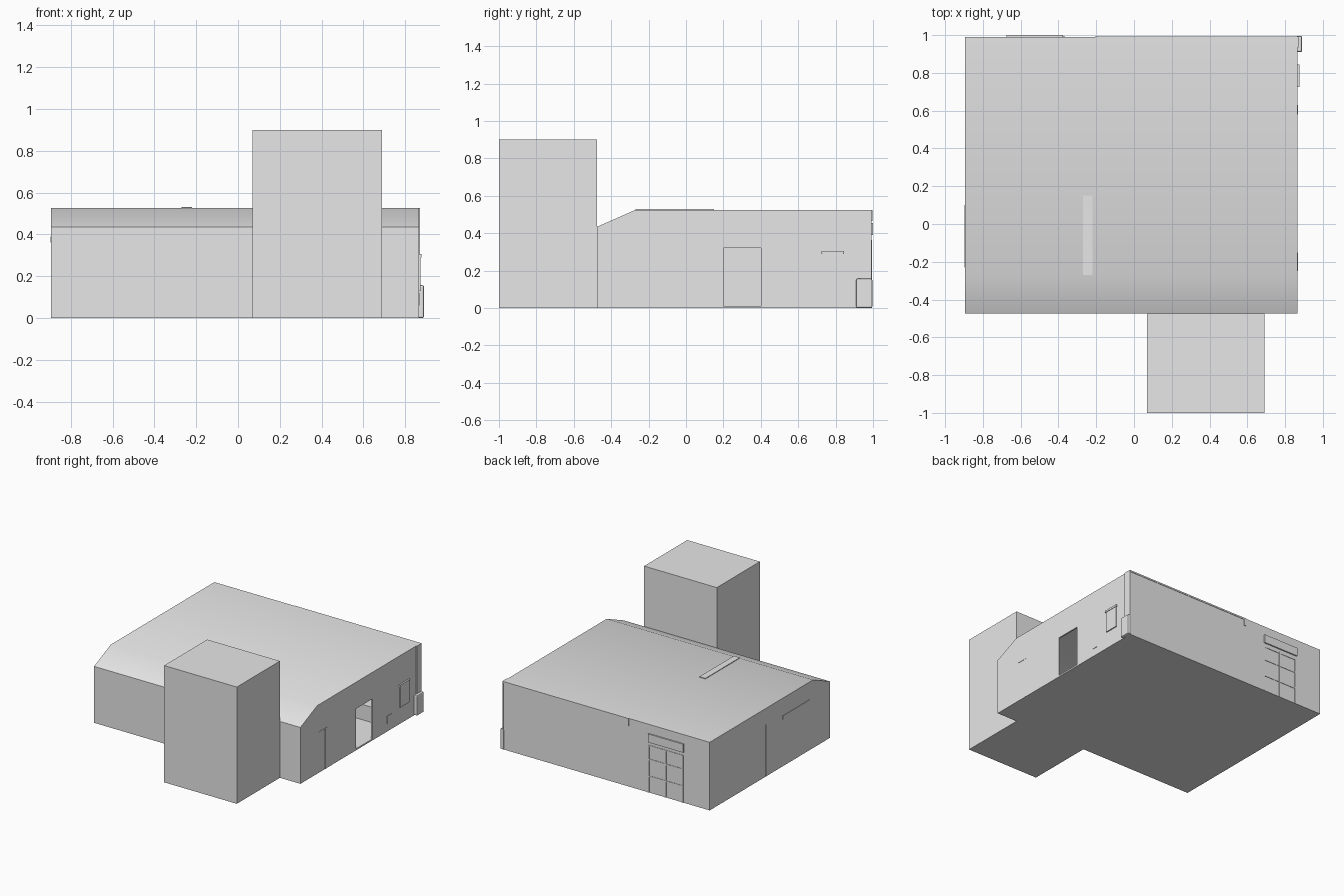
import bpy, bmesh, math

cube = bpy.data.objects.get("Cube")
if cube:
    bpy.data.objects.remove(cube, do_unlink=True)

grey = bpy.data.materials.new("plain_grey")
grey.use_nodes = True
COLOUR = (0.8, 0.8, 0.8, 1)
grey.diffuse_color = COLOUR
grey.node_tree.nodes["Principled BSDF"].inputs["Base Color"].default_value = COLOUR

X0, X1 = -0.895, 0.865      # side walls
Y0, Y1 = -0.475, 0.99       # front and back walls
ROOF = 0.525


def add_mesh(name, bm):
    bmesh.ops.recalc_face_normals(bm, faces=bm.faces)
    mesh = bpy.data.meshes.new(name)
    bm.to_mesh(mesh)
    bm.free()
    mesh.materials.append(grey)
    obj = bpy.data.objects.new(name, mesh)
    bpy.context.collection.objects.link(obj)
    return obj


def prism(name, profile, x0, x1):
    """Extrude a (y, z) profile from x0 to x1."""
    bm = bmesh.new()
    face = bm.faces.new([bm.verts.new((x0, y, z)) for y, z in profile])
    new = bmesh.ops.extrude_face_region(bm, geom=[face])["geom"]
    verts = [v for v in new if isinstance(v, bmesh.types.BMVert)]
    bmesh.ops.translate(bm, verts=verts, vec=(x1 - x0, 0, 0))
    return add_mesh(name, bm)


def box(name, x, y, z, bevel=0):
    obj = prism(name, [(y[0], z[0]), (y[1], z[0]), (y[1], z[1]), (y[0], z[1])], *x)
    if bevel:
        mod = obj.modifiers.new("rounded", "BEVEL")
        mod.width, mod.segments = bevel, 2
    return obj


def activate(obj):
    bpy.ops.object.select_all(action="DESELECT")
    obj.select_set(True)
    bpy.context.view_layer.objects.active = obj


def cut(obj, cutter):
    mod = obj.modifiers.new("cut", "BOOLEAN")
    mod.operation, mod.solver, mod.object = "DIFFERENCE", "EXACT", cutter
    activate(obj)
    bpy.ops.object.modifier_apply(modifier=mod.name)
    bpy.data.objects.remove(cutter, do_unlink=True)


def hall_profile(t):
    """Side outline of the building, inset by t."""
    return [(Y0 + t, t), (Y1 - t, t), (Y1 - t, ROOF - t),
            (-0.27, ROOF - t), (Y0 + t, 0.435 - t / 2)]


# Hollow hall with sloped roof front and an open side doorway
hall = prism("hall", hall_profile(0), X0, X1)
cut(hall, prism("room_cutter", hall_profile(0.012), X0 + 0.012, X1 - 0.012))
cut(hall, box("doorway_cutter", (X1 - 0.05, X1 + 0.05), (0.2, 0.4), (0.012, 0.32)))
activate(hall)
bpy.ops.object.shade_smooth_by_angle(angle=math.radians(30))

# Front tower block and bench inside the room
box("tower", (0.07, 0.69), (-1.0, Y0), (0, 0.9))
box("inner_bench", (0.2, 0.75), (0.62, 0.8), (0.01, 0.13))

# Left wall: window, outlet, door seam and corner pipe
box("window_frame", (X1, X1 + 0.008), (0.73, 0.84), (0.13, 0.29))
box("window_hood", (X1, X1 + 0.012), (0.725, 0.845), (0.29, 0.305))
box("wall_outlet", (X1, X1 + 0.003), (0.58, 0.63), (0.06, 0.12))
box("door_post", (X1, X1 + 0.002), (-0.175, -0.168), (0, 0.315))
box("door_lintel", (X1, X1 + 0.002), (-0.25, -0.15), (0.31, 0.315))
box("corner_pipe", (X1, X1 + 0.006), (0.935, 0.992), (0, ROOF))
box("pipe_base", (X1 - 0.005, X1 + 0.025), (0.91, 0.996), (0, 0.157), 0.008)

# Back wall: gutter, double door with rails, sign plate
box("gutter", (-0.19, X1), (Y1, Y1 + 0.003), (ROOF - 0.012, ROOF))
box("gutter_end", (-0.205, -0.19), (Y1, Y1 + 0.006), (ROOF - 0.06, ROOF))
for i, x in enumerate((-0.67, -0.525, -0.38)):
    box(f"back_door_post_{i}", (x, x + 0.012), (Y1, Y1 + 0.004), (0, 0.365))
for i, z in enumerate((0.12, 0.25, 0.355)):
    box(f"back_door_rail_{i}", (-0.67, -0.37), (Y1, Y1 + 0.003), (z, z + 0.01))
box("back_sign", (-0.675, -0.375), (Y1, 1.0), (0.39, 0.455))

# Right wall: large gate outline and sign strip
for i, y in enumerate((0.3, 0.56, 0.82)):
    box(f"gate_post_{i}", (X0 - 0.001, X0), (y, y + 0.008), (0, 0.4))
box("side_sign", (X0 - 0.003, X0), (-0.23, 0.1), (0.36, 0.39))

# Flat strip on the roof
box("roof_strip", (-0.27, -0.22), (-0.27, 0.15), (ROOF - 0.002, ROOF + 0.005))
